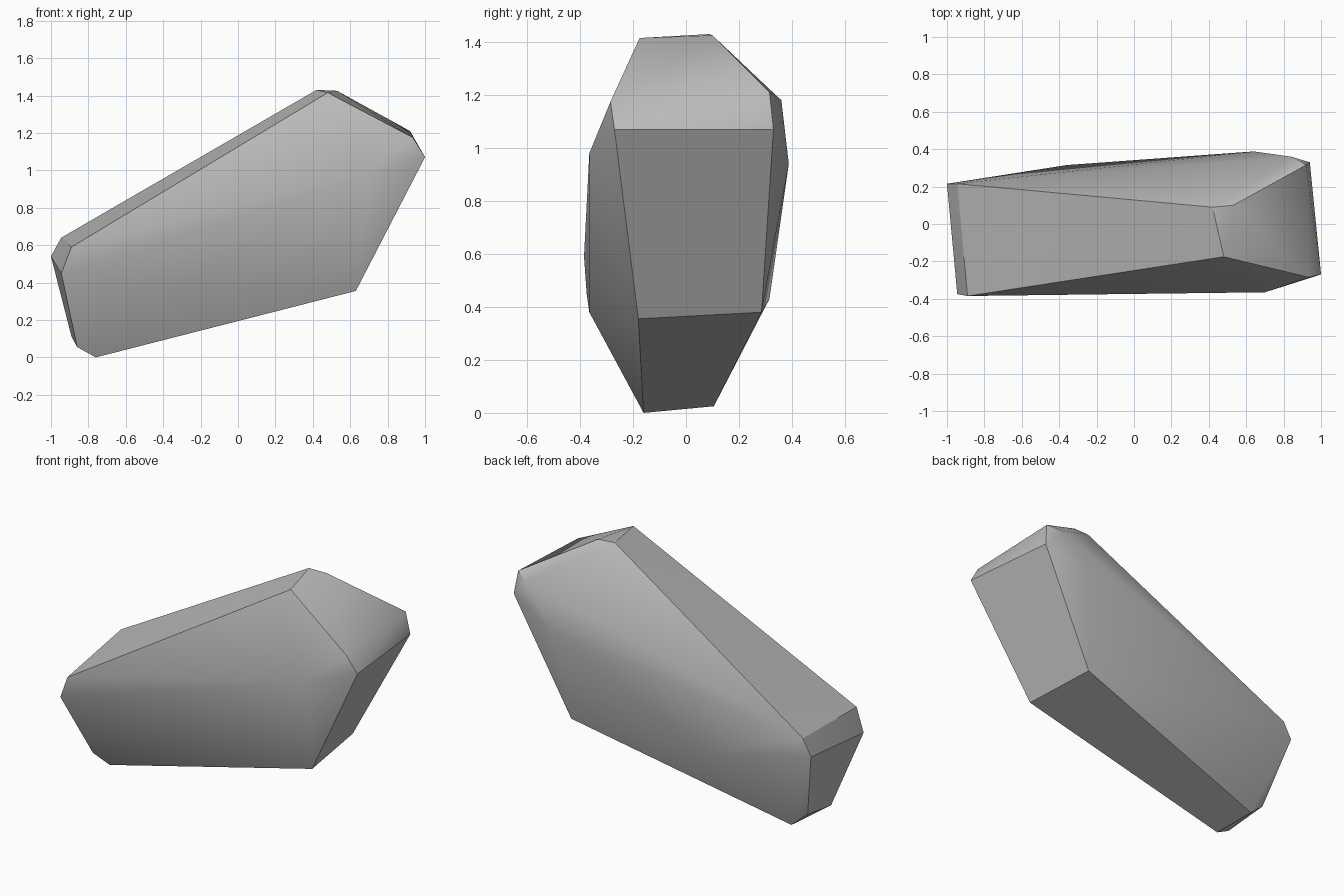
import bpy
import bmesh
import math

# Remove the default cube only
default_cube = bpy.data.objects.get("Cube")
if default_cube:
    bpy.data.objects.remove(default_cube, do_unlink=True)


def flat_material(name, colour):
    material = bpy.data.materials.new(name)
    material.use_nodes = True
    material.diffuse_color = colour
    shader = next(n for n in material.node_tree.nodes if n.type == 'BSDF_PRINCIPLED')
    shader.inputs["Base Color"].default_value = colour
    shader.inputs["Roughness"].default_value = 0.9
    return material


def hull_object(name, points, material):
    """Wrap the corner points in a convex shell and merge its flat facets."""
    bm = bmesh.new()
    for point in points:
        bm.verts.new(point)
    result = bmesh.ops.convex_hull(bm, input=bm.verts[:])
    loose = [v for v in bm.verts if not v.link_faces]
    bmesh.ops.delete(bm, geom=loose, context='VERTS')
    bmesh.ops.dissolve_limit(bm, angle_limit=math.radians(2.5),
                             verts=bm.verts[:], edges=bm.edges[:])
    bmesh.ops.recalc_face_normals(bm, faces=bm.faces[:])
    mesh = bpy.data.meshes.new(name)
    bm.to_mesh(mesh)
    bm.free()
    mesh.materials.append(material)
    rock = bpy.data.objects.new(name, mesh)
    bpy.context.collection.objects.link(rock)
    return rock


# Rim of the front side, clockwise from the peak
front_rim = [
    (.48, -.175, 1.415), (.935, -.285, 1.175), (1, -.27, 1.07),
    (.63, -.18, .355), (-.76, -.16, 0), (-.86, -.18, .055),
    (-.945, -.375, .45), (-.89, -.385, .59),
]

# Rim of the back side, clockwise from the peak
back_rim = [
    (.42, .09, 1.43), (.53, .1, 1.425), (.92, .315, 1.21),
    (.94, .33, 1.07), (.58, .285, .38), (-.79, .105, .025),
    (-.89, .09, .11), (-1, .215, .54), (-.945, .215, .64),
]

# Soft bulges on the two broad sides
front_bulge = [(.7, -.365, .98), (-.34, -.365, .38)]
back_bulge = [(.64, .388, .94), (.84, .36, 1.18), (-.36, .315, .43)]

stone_grey = flat_material("stone_grey", (.5, .5, .5, 1))
rock = hull_object("rock", front_rim + back_rim + front_bulge + back_bulge, stone_grey)

# Smooth the broad sides while the rims stay crisp
bpy.ops.object.select_all(action='DESELECT')
rock.select_set(True)
bpy.context.view_layer.objects.active = rock
bpy.ops.object.shade_smooth_by_angle(angle=math.radians(30))
